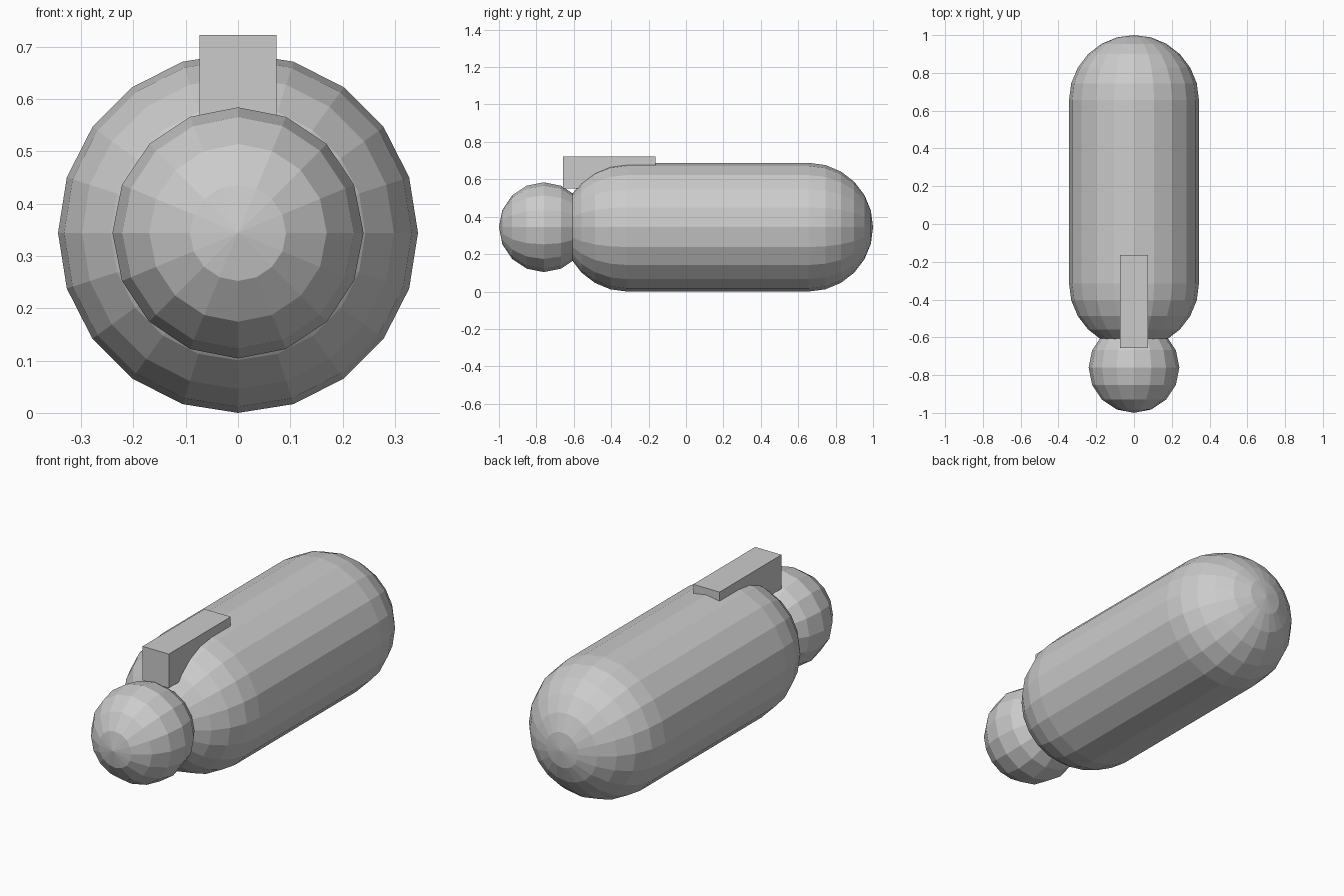
import bpy, bmesh
from math import sin, cos, pi, radians
from mathutils import Vector

if "Cube" in bpy.data.objects:
    bpy.data.objects.remove(bpy.data.objects["Cube"])

AXIS_Z = 0.344


def finish(name, bm):
    bmesh.ops.recalc_face_normals(bm, faces=bm.faces)
    mesh = bpy.data.meshes.new(name)
    bm.to_mesh(mesh)
    bm.free()
    obj = bpy.data.objects.new(name, mesh)
    bpy.context.collection.objects.link(obj)
    return obj


def capsule(name, radius, y_front, y_back, sides, step):
    """Faceted capsule along y; equal centres give a plain sphere."""
    n = round(90 / step)
    prof = [(y_front - radius * cos(radians(step * i)), radius * sin(radians(step * i)))
            for i in range(1, n + 1)]
    back = [(y_back + radius * cos(radians(step * i)), radius * sin(radians(step * i)))
            for i in range(n, 0, -1)]
    prof += back if y_back > y_front else back[1:]
    bm = bmesh.new()
    rings = [[bm.verts.new((r * cos(2 * pi * k / sides), y, AXIS_Z + r * sin(2 * pi * k / sides)))
              for k in range(sides)] for y, r in prof]
    tip_f = bm.verts.new((0, y_front - radius, AXIS_Z))
    tip_b = bm.verts.new((0, y_back + radius, AXIS_Z))
    for k in range(sides):
        j = (k + 1) % sides
        bm.faces.new((tip_f, rings[0][k], rings[0][j]))
        bm.faces.new((tip_b, rings[-1][j], rings[-1][k]))
        for a, b in zip(rings, rings[1:]):
            bm.faces.new((a[k], b[k], b[j], a[j]))
    return finish(name, bm)


def box(name, lo, hi):
    lo, hi = Vector(lo), Vector(hi)
    bm = bmesh.new()
    bmesh.ops.create_cube(bm, size=1)
    bmesh.ops.scale(bm, vec=hi - lo, verts=bm.verts)
    bmesh.ops.translate(bm, vec=(lo + hi) / 2, verts=bm.verts)
    return finish(name, bm)


# Long rounded body
capsule("body", 0.344, -0.315, 0.656, 20, 15)
# Ball at the front end
capsule("front_ball", 0.24, -0.76, -0.76, 16, 22.5)
# Bar set into the top of the body
box("top_bar", (-0.0735, -0.657, 0.55), (0.0735, -0.163, 0.722))
